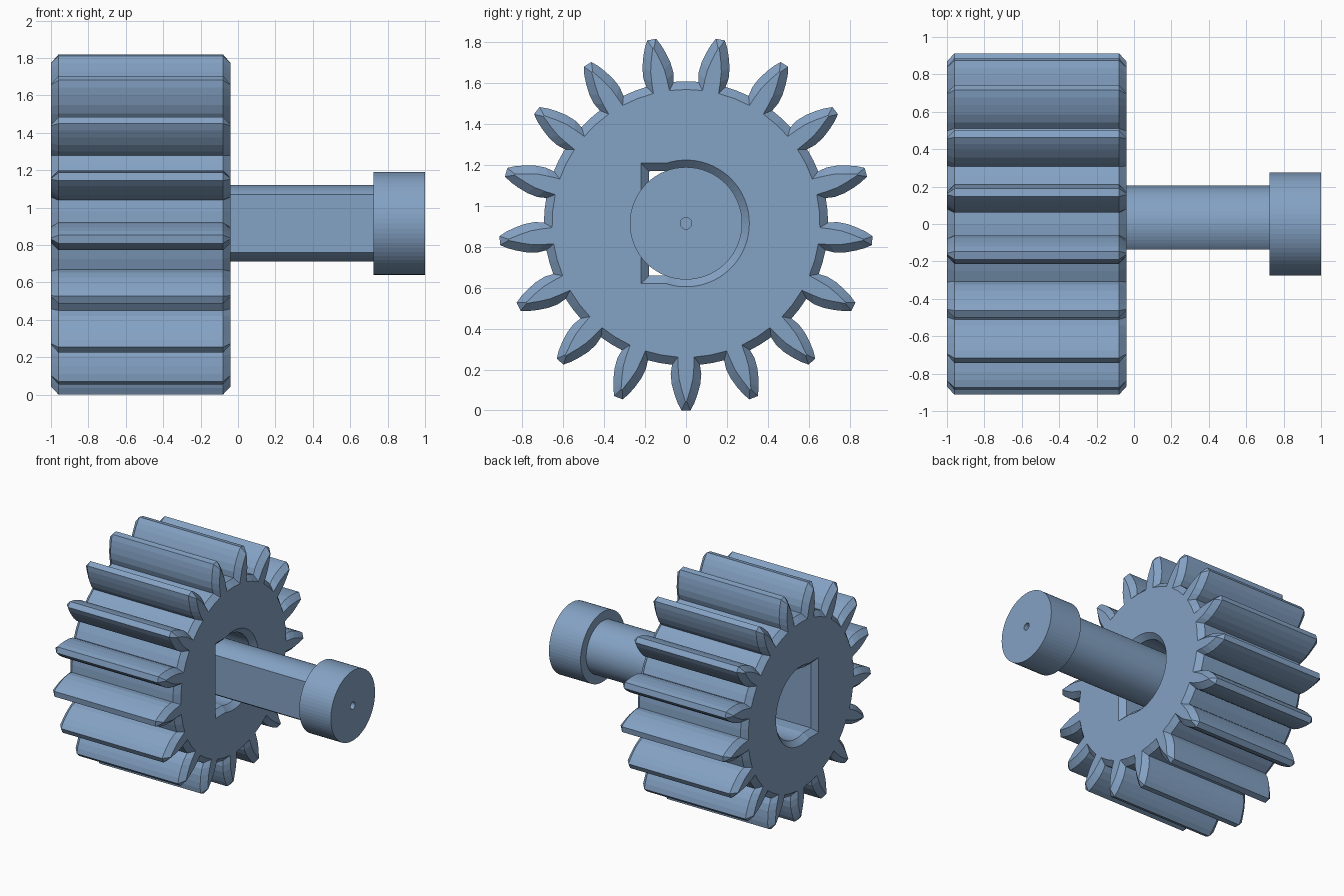
import bpy, bmesh
from math import sin, cos, pi, sqrt, atan2

if "Cube" in bpy.data.objects:
    bpy.data.objects.remove(bpy.data.objects["Cube"], do_unlink=True)

AXIS_Z = 0.915
TEETH = 17

steel = bpy.data.materials.new("steel_blue")
steel.use_nodes = True
colour = (0.23, 0.36, 0.55, 1)
steel.diffuse_color = colour
steel.node_tree.nodes["Principled BSDF"].inputs["Base Color"].default_value = colour


def loft(name, rings):
    """Skin a list of (x, [(y, z), ...]) sections and cap both ends."""
    bm = bmesh.new()
    loops = [[bm.verts.new((x, y, z + AXIS_Z)) for y, z in pts] for x, pts in rings]
    for a, b in zip(loops, loops[1:]):
        n = len(a)
        for i in range(n):
            j = (i + 1) % n
            bm.faces.new((a[i], a[j], b[j], b[i]))
    bm.faces.new(loops[0][::-1])
    bm.faces.new(loops[-1])
    bmesh.ops.recalc_face_normals(bm, faces=bm.faces)
    mesh = bpy.data.meshes.new(name)
    bm.to_mesh(mesh)
    bm.free()
    mesh.materials.append(steel)
    obj = bpy.data.objects.new(name, mesh)
    bpy.context.collection.objects.link(obj)
    return obj


def circle(r, n=64):
    return [(r * cos(2 * pi * i / n), r * sin(2 * pi * i / n)) for i in range(n)]


def gear_outline(flank):
    """Repeat one tooth flank of (radius, half width) pairs around the axis."""
    pts = []
    pitch = 2 * pi / TEETH
    for k in range(TEETH):
        mid = -pi / 2 + k * pitch
        polar = [(r, mid - w / r) for r, w in flank]
        polar += [(r, mid + w / r) for r, w in reversed(flank)]
        polar.append((flank[0][0], mid + pitch / 2))
        pts += [(r * cos(a), r * sin(a)) for r, a in polar]
    return pts


def arc_with_flat(r, flat, n=48):
    """Circle cut off by a flat on the -y side."""
    half = pi - atan2(sqrt(r * r - flat * flat), flat)
    return [(r * cos(a), r * sin(a))
            for a in (-half + 2 * half * i / n for i in range(n + 1))]


def bore_outline(r, flat, corner, n=40):
    """Round bore with a square-cornered flat side at -y."""
    end = pi / 2 + 0.32
    arc = [(r * cos(a), r * sin(a))
           for a in (-end + 2 * end * i / n for i in range(n + 1))]
    return arc + [(-flat, corner), (-flat, -corner)]


# Toothed wheel with chamfered ends
full = gear_outline([(0.695, 0.068), (0.74, 0.075), (0.79, 0.07),
                     (0.84, 0.056), (0.88, 0.041), (0.915, 0.022)])
inset = gear_outline([(0.655, 0.04), (0.71, 0.038), (0.76, 0.034),
                      (0.81, 0.022), (0.845, 0.011), (0.872, 0.003)])
gear = loft("gear_wheel", [(-1, inset), (-0.96, full), (-0.08, full), (-0.04, inset)])

# Flat-sided bore, flared at both mouths
wide = bore_outline(0.32, 0.23, 0.303)
mouth = bore_outline(0.31, 0.22, 0.295)
narrow = bore_outline(0.27, 0.18, 0.255)
cutter = loft("bore_cutter", [(-1.01, wide), (-1, mouth), (-0.96, narrow),
                              (-0.08, narrow), (-0.04, mouth), (-0.03, wide)])
cutter.hide_render = True
cutter.hide_viewport = True
cut = gear.modifiers.new("bore", "BOOLEAN")
cut.operation = "DIFFERENCE"
cut.solver = "EXACT"
cut.object = cutter
bpy.context.view_layer.objects.active = gear
bpy.ops.object.modifier_apply(modifier=cut.name)
bpy.data.objects.remove(cutter, do_unlink=True)

# Shaft with one flat side
section = arc_with_flat(0.205, 0.135)
loft("shaft", [(-0.5, section), (0.74, section)])

# End collar with a small centre hole
loft("end_collar", [(0.725, circle(0.275)), (1, circle(0.275)),
                    (1, circle(0.028)), (0.85, circle(0.028))])
